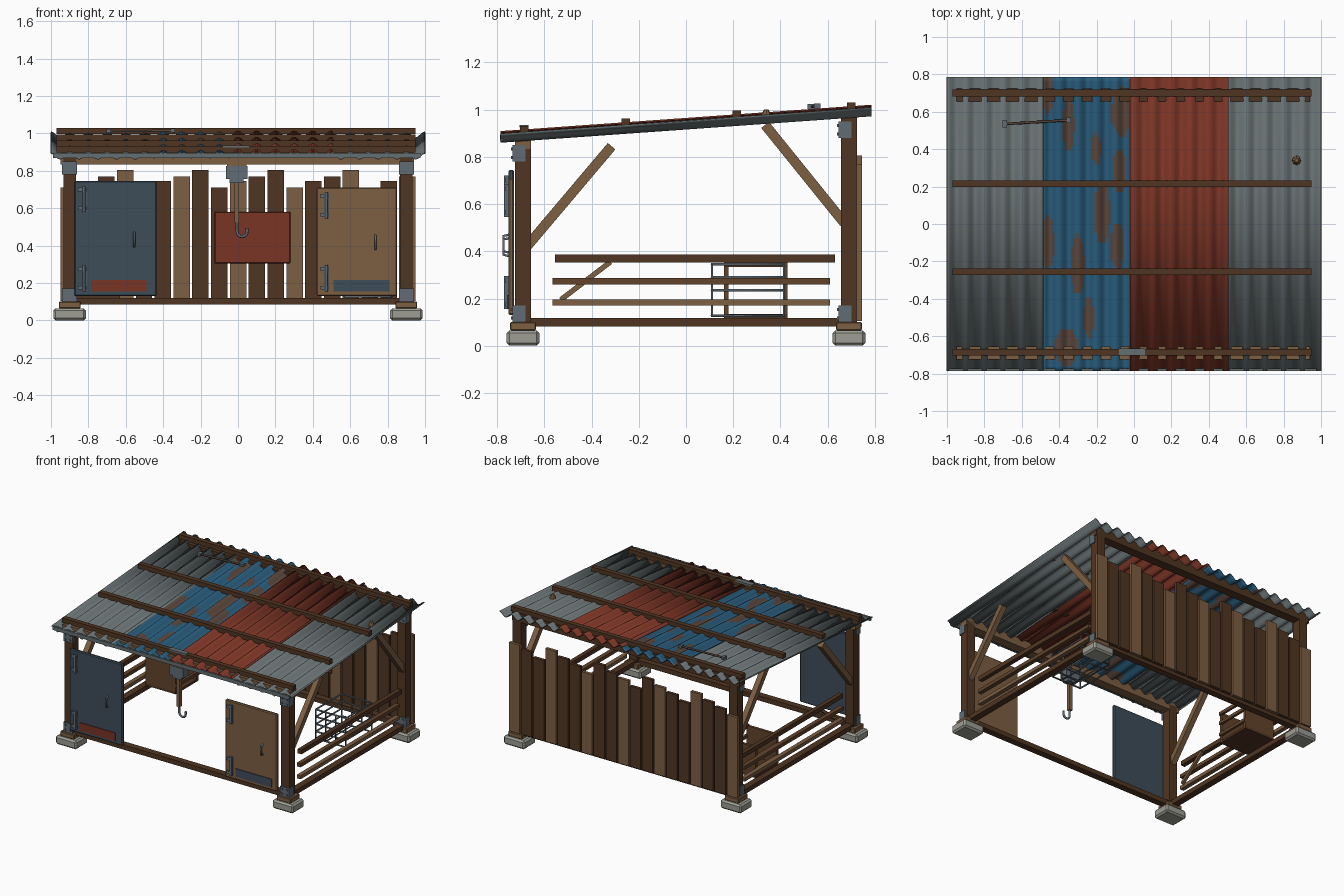
import bpy, bmesh, math
from mathutils import Vector

if "Cube" in bpy.data.objects:
    bpy.data.objects.remove(bpy.data.objects["Cube"])


def material(name, r, g, b):
    m = bpy.data.materials.new(name)
    lin = [((c / 255 + 0.055) / 1.055) ** 2.4 for c in (r, g, b)]
    m.diffuse_color = (*lin, 1)
    m.use_nodes = True
    m.node_tree.nodes["Principled BSDF"].inputs["Base Color"].default_value = m.diffuse_color
    return m


DARK = material("dark_wood", 80, 53, 34)
MID = material("mid_wood", 98, 68, 43)
LIGHT = material("light_wood", 124, 94, 66)
SLATE = material("slate_paint", 62, 77, 89)
GREY = material("grey_sheet", 102, 111, 113)
BLUE = material("blue_sheet", 42, 95, 128)
RED = material("red_sheet", 122, 52, 37)
RUST = material("rust", 92, 72, 62)
STONE = material("concrete", 158, 158, 149)
STEEL = material("steel", 96, 108, 116)


def finish(name, bm, mats, smooth=False):
    me = bpy.data.meshes.new(name)
    bm.to_mesh(me)
    bm.free()
    for m in mats:
        me.materials.append(m)
    ob = bpy.data.objects.new(name, me)
    bpy.context.collection.objects.link(ob)
    if smooth:
        for p in me.polygons:
            p.use_smooth = True
    return ob


def box(name, x0, x1, y0, y1, z0, z1, mat, bevel=0.0):
    bm = bmesh.new()
    bmesh.ops.create_cube(bm, size=1)
    for v in bm.verts:
        v.co = Vector(((x0 + x1) / 2 + v.co.x * (x1 - x0),
                       (y0 + y1) / 2 + v.co.y * (y1 - y0),
                       (z0 + z1) / 2 + v.co.z * (z1 - z0)))
    if bevel:
        bmesh.ops.bevel(bm, geom=bm.edges[:], offset=bevel, segments=1, affect='EDGES')
    return finish(name, bm, [mat])


def bar(name, a, b, w, h, mat):
    """Square timber running from a to b."""
    a, b = Vector(a), Vector(b)
    bm = bmesh.new()
    bmesh.ops.create_cube(bm, size=1)
    bmesh.ops.scale(bm, vec=(w, h, (b - a).length), verts=bm.verts)
    ob = finish(name, bm, [mat])
    ob.location = (a + b) / 2
    ob.rotation_mode = 'QUATERNION'
    ob.rotation_quaternion = (b - a).to_track_quat('Z', 'Y')
    return ob


def tube(name, paths, r, mat):
    """Round rods following one or more point paths."""
    cu = bpy.data.curves.new(name, 'CURVE')
    cu.dimensions = '3D'
    cu.bevel_depth = r
    cu.bevel_resolution = 1
    cu.use_fill_caps = True
    for pts in paths:
        sp = cu.splines.new('POLY')
        sp.points.add(len(pts) - 1)
        for p, q in zip(sp.points, pts):
            p.co = (*q, 1)
    cu.materials.append(mat)
    ob = bpy.data.objects.new(name, cu)
    bpy.context.collection.objects.link(ob)
    return ob


def roof_z(y):
    return 0.938 + 0.071 * y


# Footings, pads and posts
for sx in (-1, 1):
    for y, top, tag in ((-0.69, 0.875, "front"), (0.69, 0.975, "back")):
        x = 0.9 * sx
        box(tag + "_footing", x - 0.087, x + 0.087, y - 0.07, y + 0.07, 0, 0.065, STONE, 0.012)
        box(tag + "_pad", x - 0.058, x + 0.058, y - 0.055, y + 0.055, 0.065, 0.1, LIGHT, 0.004)
        box(tag + "_post", x - 0.034, x + 0.034, y - 0.034, y + 0.034, 0.095, top, DARK)
        # Steel straps with bolts on the front face of each post
        for z in (0.10, top - 0.095):
            box("post_strap", x - 0.038, x + 0.038, y - 0.044, y - 0.03, z, z + 0.07, STEEL)
            box("post_strap_side", x + sx * 0.036 - 0.004, x + sx * 0.036 + 0.004,
                y - 0.04, y + 0.01, z, z + 0.07, STEEL)
            for dx in (-0.02, 0.02):
                for dz in (0.017, 0.053):
                    box("bolt", x + dx - 0.006, x + dx + 0.006, y - 0.05, y - 0.04,
                        z + dz - 0.006, z + dz + 0.006, STEEL)

# Ground sills and top beams
for y, tag in ((-0.69, "front"), (0.69, "back")):
    box(tag + "_sill", -0.9, 0.9, y - 0.025, y + 0.025, 0.085, 0.12, DARK)
    z = roof_z(y)
    box(tag + "_beam", -0.95, 0.94, y - 0.034, y + 0.034, z - 0.055, z + 0.008, LIGHT if y < 0 else DARK)

# Side sills, rails and braces
for sx in (-1, 1):
    x = 0.9 * sx
    box("side_sill", x - 0.025, x + 0.025, -0.66, 0.66, 0.082, 0.117, DARK)
    for z, t, y0, y1, m in ((0.37, 0.033, -0.555, 0.63, DARK), (0.273, 0.026, -0.565, 0.61, MID),
                            (0.183, 0.026, -0.565, 0.61, LIGHT)):
        box("side_rail", x - 0.016, x + 0.016, y0, y1, z - t / 2, z + t / 2, m)
    bar("front_brace", (x, -0.67, 0.425), (x, -0.315, 0.845), 0.04, 0.042, LIGHT)
    bar("back_brace", (x, 0.67, 0.52), (x, 0.335, 0.935), 0.04, 0.042, LIGHT)
bar("rail_strut", (-0.875, -0.53, 0.195), (-0.875, -0.32, 0.355), 0.02, 0.022, LIGHT)

# Back wall of uneven boards
for i in range(19):
    x = -0.905 + 0.1006 * i
    box("back_board", x - 0.044, x + 0.044, 0.722, 0.745, 0.105,
        (0.71, 0.745, 0.77, 0.805)[i % 4], LIGHT if i % 3 == 0 else DARK)
box("wall_patch", -0.125, 0.28, 0.708, 0.722, 0.305, 0.58, RED, 0.004)

# Corrugated roof sheets; rust patches are ellipses (x, y, rx, ry)
PATCHES = [(-.35, .53, .035, .15), (-.07, .6, .05, .13), (-.46, -.1, .035, .14),
           (-.3, -.22, .035, .16), (-.17, .06, .045, .17), (-.09, -.12, .035, .12),
           (-.36, -.66, .06, .1), (-.08, .28, .035, .12), (-.46, .7, .03, .12),
           (-.24, -.5, .03, .11), (-.2, .4, .025, .08)]


def sheet(name, x0, x1, lift, mats, ny=1):
    nx = round((x1 - x0) / 0.0125)
    bm = bmesh.new()
    bmesh.ops.create_grid(bm, x_segments=nx, y_segments=ny, size=0.5)
    for v in bm.verts:
        x, y = (x0 + x1) / 2 + v.co.x * (x1 - x0), v.co.y * 1.57
        v.co = Vector((x, y, roof_z(y) + lift + 0.016 * math.cos(x * math.tau / 0.1)))
    if len(mats) > 1:
        for f in bm.faces:
            c = f.calc_center_median()
            f.material_index = int(any(((c.x - a) / p) ** 2 + ((c.y - b) / q) ** 2 < 1
                                       for a, b, p, q in PATCHES))
    ob = finish(name, bm, mats, smooth=True)
    mod = ob.modifiers.new("thickness", 'SOLIDIFY')
    mod.thickness = 0.007
    mod.offset = 0


sheet("left_roof_sheet", -1, -0.47, -0.003, [GREY])
sheet("blue_roof_sheet", -0.485, -0.01, 0.003, [BLUE, RUST], 64)
sheet("red_roof_sheet", -0.02, 0.505, 0.008, [RED])
sheet("right_roof_sheet", 0.495, 1, -0.003, [GREY])
box("front_flashing", -0.99, 0.975, -0.787, -0.772, 0.868, 0.895, GREY)

# Battens over the roof
for y in (-0.685, -0.255, 0.215, 0.7):
    z = roof_z(y) + 0.026
    box("roof_batten", -0.97, 0.95, y - 0.018, y + 0.018, z - 0.018, z + 0.016, DARK)
box("batten_plate", -0.08, 0.06, -0.704, -0.666, 0.924, 0.935, GREY)


# Doors with inset plate, hinges and handle
def door(tag, x0, x1, top, mat, plate, px0, px1, handle, hz):
    box(tag + "_door", x0, x1, -0.752, -0.728, 0.13, top, mat, 0.006)
    box(tag + "_door_plate", px0, px1, -0.759, -0.75, 0.155, 0.215, plate)
    for z in (0.155, top - 0.165):
        hx = x0 + 0.052
        box("hinge_leaf", hx - 0.012, hx + 0.012, -0.76, -0.75, z, z + 0.14, STEEL)
        tube("hinge_pin", [[(hx, -0.763, z), (hx, -0.763, z + 0.14)]], 0.008, STEEL)
        for k in (0.02, 0.12):
            box("hinge_tab", hx - 0.032, hx + 0.014, -0.764, -0.75, z + k - 0.01, z + k + 0.01, STEEL)
    tube("door_handle", [[(handle, -0.75, hz), (handle, -0.772, hz + 0.005),
                          (handle, -0.772, hz + 0.07), (handle, -0.75, hz + 0.075)]], 0.006, STEEL)


door("left", -0.875, -0.435, 0.745, SLATE, RED, -0.785, -0.49, -0.555, 0.395)
door("right", 0.42, 0.85, 0.71, LIGHT, SLATE, 0.51, 0.81, 0.735, 0.38)

# Hanging hook under the front beam
box("hook_block", -0.06, 0.045, -0.72, -0.66, 0.82, 0.85, LIGHT)
box("hook_bracket", -0.065, 0.05, -0.722, -0.658, 0.755, 0.825, STEEL)
box("hook_collar", -0.045, 0.03, -0.715, -0.665, 0.735, 0.757, STEEL)
box("hook_pole", -0.02, 0.006, -0.702, -0.676, 0.52, 0.74, LIGHT)
arc = [(0.022 - 0.027 * math.cos(t * math.pi / 8), -0.69, 0.475 - 0.027 * math.sin(t * math.pi / 8))
       for t in range(9)]
tube("hook", [[(-0.005, -0.69, 0.56)] + arc + [(0.049, -0.69, 0.495)]], 0.008, STEEL)

# Slatted crate on the left side
box("crate_floor", -0.88, -0.63, 0.16, 0.43, 0.118, 0.134, DARK)
for y in (0.17, 0.42):
    box("crate_end", -0.88, -0.63, y - 0.01, y + 0.01, 0.12, 0.35, MID)
for x in (-0.88, -0.63):
    for z in (0.183, 0.273, 0.345):
        box("crate_slat", x - 0.009, x + 0.009, 0.16, 0.43, z - 0.012, z + 0.012, MID)

# Wire basket on the right side
X0, X1, Y0, Y1 = 0.57, 0.82, 0.11, 0.415
wires = [[(X0, Y0, z), (X1, Y0, z), (X1, Y1, z), (X0, Y1, z), (X0, Y0, z)]
         for z in (0.127, 0.18, 0.235, 0.29, 0.345)]
for k in range(4):
    x = X0 + (X1 - X0) * k / 3
    wires.append([(x, Y0, 0.345), (x, Y0, 0.127), (x, Y1, 0.127), (x, Y1, 0.345)])
tube("wire_basket", wires, 0.006, STEEL)

# Loose tool and a small knob lying on the roof
a, b = (-0.69, 0.535, 1.012), (-0.35, 0.555, 1.014)
tube("roof_tool", [[a, b]], 0.007, RUST)
for (x, y, z), w in ((a, 0.02), (b, 0.014)):
    box("tool_head", x - 0.012, x + 0.012, y - w, y + w, z - 0.009, z + 0.011, STEEL)
bm = bmesh.new()
bmesh.ops.create_cone(bm, cap_ends=True, segments=8, radius1=0.025, radius2=0.01, depth=0.03)
finish("roof_knob", bm, [LIGHT]).location = (0.87, 0.34, 0.985)
